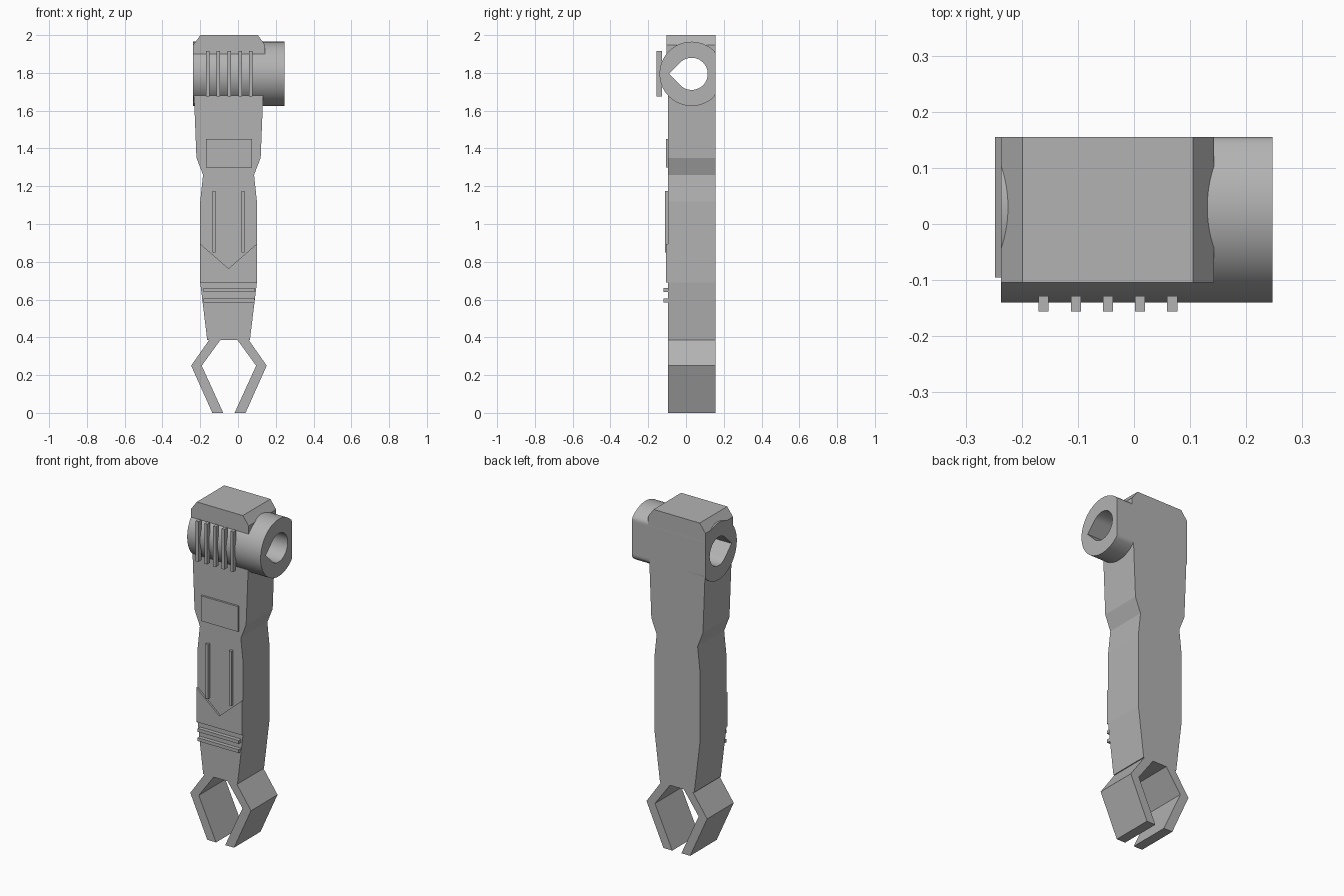
import bpy, bmesh
from math import sin, cos, pi, radians

cube = bpy.data.objects.get("Cube")
if cube:
    bpy.data.objects.remove(cube, do_unlink=True)

grey = bpy.data.materials.new("plain grey")
grey.use_nodes = True
GREY = (0.45, 0.45, 0.45, 1)
grey.diffuse_color = GREY
grey.node_tree.nodes["Principled BSDF"].inputs["Base Color"].default_value = GREY

MID = -0.05            # centre line of the arm
FRONT, BACK = -0.095, 0.155


def finish(name, bm):
    bmesh.ops.recalc_face_normals(bm, faces=bm.faces)
    mesh = bpy.data.meshes.new(name)
    bm.to_mesh(mesh)
    bm.free()
    mesh.materials.append(grey)
    ob = bpy.data.objects.new(name, mesh)
    bpy.context.collection.objects.link(ob)
    return ob


def slab(name, outline, y0=FRONT, y1=BACK):
    """Extrude an (x, z) outline from y0 to y1."""
    bm = bmesh.new()
    face = bm.faces.new([bm.verts.new((x, y0, z)) for x, z in outline])
    moved = bmesh.ops.extrude_face_region(bm, geom=[face])["geom"]
    for v in moved:
        if isinstance(v, bmesh.types.BMVert):
            v.co.y = y1
    return finish(name, bm)


def symmetric(half, mid=MID):
    """Close a right-hand (half width, z) profile about the centre line."""
    return [(mid + w, z) for w, z in half] + [(mid - w, z) for w, z in reversed(half)]


def bar(name, x, z0, z1, half, y0, y1=FRONT + 0.01):
    return slab(name, symmetric([(half, z0), (half, z1)], x), y0, y1)


# Main arm with its waist
slab("arm", symmetric([(0.113, 0.385), (0.15, 0.69), (0.15, 1.12), (0.135, 1.26),
                       (0.17, 1.35), (0.184, 1.70)]))

# Chamfered cap above the hinge
slab("hinge_cap", symmetric([(0.19, 1.897), (0.19, 1.948), (0.152, 2.0)], -0.047),
     y0=-0.104)

# Hinge barrel: flat at the back, teardrop bore pointing forward
R, BORE, AXIS_Y, AXIS_Z = 0.17, 0.085, 0.03, 1.795
STEPS = 96


def outer(a):
    return min(R, (BACK - AXIS_Y) / cos(a)) if cos(a) > 0.1 else R


def bore(a):
    off = abs(a) - radians(135)
    return BORE / cos(off) if off > 0 else BORE


bm = bmesh.new()
rings = []
for radius, x in ((outer, -0.237), (outer, 0.247), (bore, 0.247), (bore, -0.237)):
    ring = []
    for i in range(STEPS):
        a = -pi + 2 * pi * i / STEPS
        ring.append(bm.verts.new((x, AXIS_Y + radius(a) * cos(a),
                                  AXIS_Z + radius(a) * sin(a))))
    rings.append(ring)
for k in range(4):
    p, q = rings[k], rings[(k + 1) % 4]
    for i in range(STEPS):
        j = (i + 1) % STEPS
        bm.faces.new((p[i], p[j], q[j], q[i]))
barrel = finish("hinge_barrel", bm)
bpy.ops.object.select_all(action='DESELECT')
barrel.select_set(True)
bpy.context.view_layer.objects.active = barrel
bpy.ops.object.shade_smooth_by_angle(angle=radians(25))

# Upright ribs across the barrel
for i in range(5):
    bar(f"barrel_rib_{i + 1}", -0.161 + 0.0573 * i, 1.675, 1.915, 0.009, -0.156, -0.128)

# Raised front details
bar("front_plate", -0.048, 1.3, 1.45, 0.122, -0.107)
for side, name in ((1, "left"), (-1, "right")):
    bar(f"{name}_strip", MID + side * 0.077, 0.85, 1.175, 0.008, -0.112)
for z, name in ((0.64, "upper"), (0.585, "lower")):
    bar(f"{name}_band", MID + 0.002, z, z + 0.02, 0.135, -0.118)
slab("notched_panel", [(MID - 0.15, 0.69), (MID + 0.15, 0.69), (MID + 0.15, 0.895),
                       (MID, 0.765), (MID - 0.15, 0.895)], y0=-0.106, y1=FRONT + 0.01)

# Pair of gripping claws
claw = [(0.102, 0.39), (0.2, 0.25), (0.088, 0), (0.03, 0), (0.144, 0.25), (0.042, 0.39)]
for side, name in ((1, "left"), (-1, "right")):
    slab(f"{name}_claw", [(MID + 0.002 + side * w, z) for w, z in claw])
